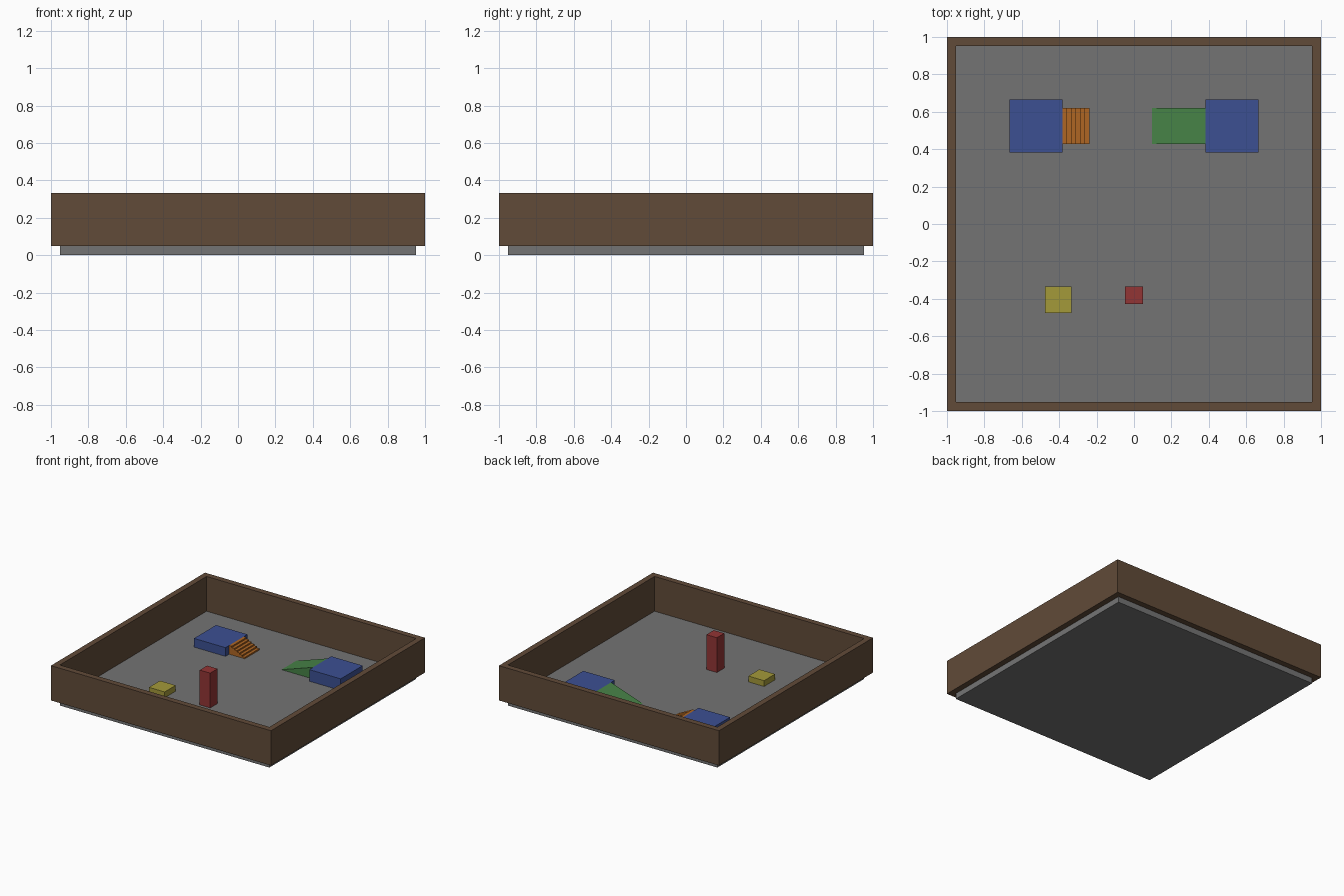
import bpy, bmesh

if "Cube" in bpy.data.objects:
    bpy.data.objects.remove(bpy.data.objects["Cube"])

U = 1 / 21  # one layout unit: the arena is 42 units wide


def material(name, rgb):
    m = bpy.data.materials.new(name)
    m.diffuse_color = (*rgb, 1)
    m.use_nodes = True
    m.node_tree.nodes["Principled BSDF"].inputs["Base Color"].default_value = m.diffuse_color
    return m


GREY = material("floor_grey", (0.175, 0.175, 0.175))
BROWN = material("wall_brown", (0.12, 0.07, 0.04))
BLUE = material("platform_blue", (0.045, 0.08, 0.29))
GREEN = material("ramp_green", (0.063, 0.225, 0.063))
ORANGE = material("stair_orange", (0.43, 0.134, 0.017))
YELLOW = material("block_yellow", (0.37, 0.32, 0.042))
RED = material("pillar_red", (0.29, 0.035, 0.035))


def finish(name, bm, mat):
    bmesh.ops.recalc_face_normals(bm, faces=bm.faces)
    me = bpy.data.meshes.new(name)
    bm.to_mesh(me)
    bm.free()
    me.materials.append(mat)
    ob = bpy.data.objects.new(name, me)
    bpy.context.collection.objects.link(ob)
    return ob


def prism(name, profile, y0, y1, mat):
    """Extrude an x-z profile from y0 to y1 (layout units)."""
    bm = bmesh.new()
    face = bm.faces.new([bm.verts.new((x * U, y0 * U, z * U)) for x, z in profile])
    ext = bmesh.ops.extrude_face_region(bm, geom=[face])
    verts = [g for g in ext["geom"] if isinstance(g, bmesh.types.BMVert)]
    bmesh.ops.translate(bm, verts=verts, vec=(0, (y1 - y0) * U, 0))
    return finish(name, bm, mat)


def box(name, x0, x1, y0, y1, z0, z1, mat):
    return prism(name, [(x0, z0), (x1, z0), (x1, z1), (x0, z1)], y0, y1, mat)


# Floor slab
box("floor", -20, 20, -20, 20, 0, 1, GREY)

# Perimeter walls as one mitred frame standing around the floor
bm = bmesh.new()
corners = [(-1, -1), (1, -1), (1, 1), (-1, 1)]
rings = [[bm.verts.new((sx * r * U, sy * r * U, z * U)) for sx, sy in corners]
         for r, z in [(21, 1), (21, 7), (20, 7), (20, 1)]]
for a in range(4):
    for i in range(4):
        b, j = (a + 1) % 4, (i + 1) % 4
        bm.faces.new((rings[a][i], rings[a][j], rings[b][j], rings[b][i]))
finish("perimeter_wall", bm, BROWN)

# Raised platforms
box("stair_platform", -14, -8, 8, 14, 1, 2.5, BLUE)
box("ramp_platform", 8, 14, 8, 14, 1, 3, BLUE)

# Six-step staircase descending to the right
steps = [(-8, 1)]
for i in range(6):
    z = 2.5 - 0.25 * i
    steps += [(-8 + 0.5 * i, z), (-7.5 + 0.5 * i, z)]
steps.append((-5, 1))
prism("staircase", steps, 9, 13, ORANGE)

# Wedge ramp
prism("ramp", [(2, 1), (8, 1), (8, 3)], 9, 13, GREEN)

# Loose obstacles
box("low_block", -10, -7, -10, -7, 1, 2, YELLOW)
box("pillar", -1, 1, -9, -7, 1, 7, RED)
